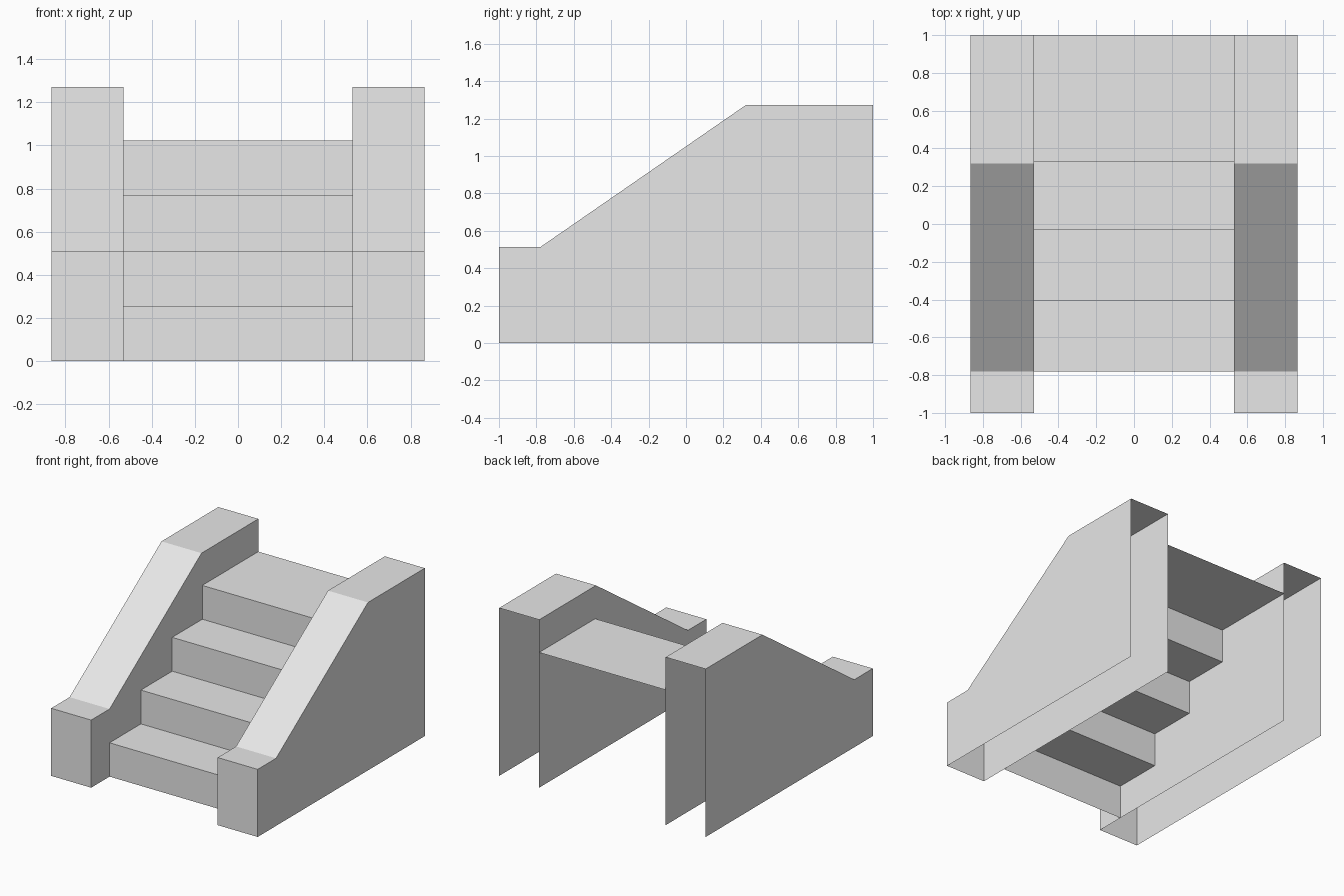
import bpy

cube = bpy.data.objects.get("Cube")
if cube:
    bpy.data.objects.remove(cube, do_unlink=True)

# Single plain concrete colour
GREY = (0.8, 0.8, 0.8, 1.0)
concrete = bpy.data.materials.new("concrete_grey")
concrete.use_nodes = True
concrete.diffuse_color = GREY
concrete.node_tree.nodes["Principled BSDF"].inputs["Base Color"].default_value = GREY


def sweep_profile(name, profile, x0, x1, sides=False):
    """Sweep an open (y, z) profile from x0 to x1, optionally closing both sides."""
    n = len(profile)
    verts = [(x, y, z) for x in (x0, x1) for y, z in profile]
    # The open end of the profile keeps the back and underside hollow
    last = n - 2 if sides else n - 1
    faces = [(i, n + i, n + i + 1, i + 1) for i in range(last)]
    if sides:
        faces.append(tuple(range(n)))
        faces.append(tuple(reversed(range(n, 2 * n))))
    mesh = bpy.data.meshes.new(name)
    mesh.from_pydata(verts, [], faces)
    mesh.materials.append(concrete)
    obj = bpy.data.objects.new(name, mesh)
    bpy.context.collection.objects.link(obj)
    return obj


INNER, OUTER = 0.53, 0.865
BACK = 1.0
RISE = 0.256

# Steps: alternating risers and treads, ending in the top landing
riser_ys = [-0.78, -0.405, -0.03, 0.33]
step_profile = [(riser_ys[0], 0)]
for i, y in enumerate(riser_ys):
    next_y = riser_ys[i + 1] if i + 1 < len(riser_ys) else BACK
    step_profile += [(y, RISE * (i + 1)), (next_y, RISE * (i + 1))]
sweep_profile("steps", step_profile, -INNER, INNER)

# Side walls: low front post, sloping top, level back; open at back and below
wall_profile = [(-BACK, 0), (-BACK, 0.512), (-0.78, 0.512),
                (0.32, 1.272), (BACK, 1.272), (BACK, 0)]
for name, x0, x1 in (("left_wall", INNER, OUTER), ("right_wall", -OUTER, -INNER)):
    sweep_profile(name, wall_profile, x0, x1, sides=True)
